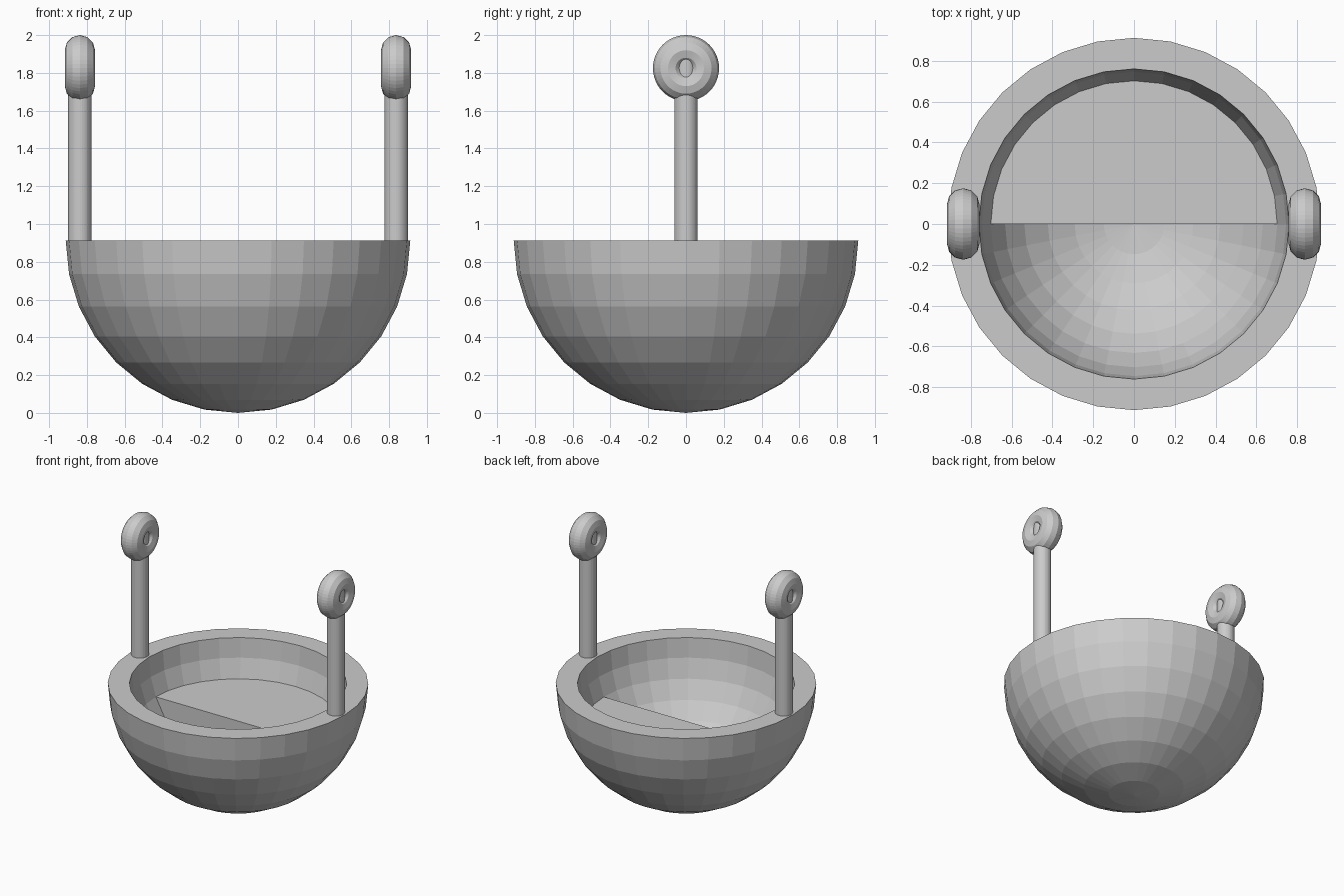
import bpy, bmesh, math
from mathutils import Matrix

if "Cube" in bpy.data.objects:
    bpy.data.objects.remove(bpy.data.objects["Cube"])

grey = bpy.data.materials.new("light grey")
grey.diffuse_color = (0.6, 0.6, 0.6, 1)
grey.use_nodes = True
grey.node_tree.nodes["Principled BSDF"].inputs["Base Color"].default_value = grey.diffuse_color

R_OUT, R_IN, RIM_Z, SEGS, RINGS = 0.912, 0.76, 0.912, 32, 8


def finish(name, bm):
    bmesh.ops.remove_doubles(bm, verts=bm.verts, dist=1e-5)
    bmesh.ops.recalc_face_normals(bm, faces=bm.faces)
    me = bpy.data.meshes.new(name)
    bm.to_mesh(me)
    bm.free()
    me.materials.append(grey)
    ob = bpy.data.objects.new(name, me)
    bpy.context.collection.objects.link(ob)
    return ob


def arc(radius, first=0):
    # quarter circle from the rim level (or a lower ring) down to the pole
    return [(radius * math.cos(i * math.pi / 2 / RINGS),
             RIM_Z - radius * math.sin(i * math.pi / 2 / RINGS))
            for i in range(first, RINGS + 1)]


def lathe(bm, profile, angle, steps):
    vs = [bm.verts.new((r, 0, z)) for r, z in profile]
    es = [bm.edges.new(p) for p in zip(vs, vs[1:])]
    bmesh.ops.spin(bm, geom=vs + es, cent=(0, 0, 0), axis=(0, 0, 1),
                   angle=angle, steps=steps)
    bmesh.ops.remove_doubles(bm, verts=bm.verts, dist=1e-5)


# thick hemispherical bowl with flat rim
bm = bmesh.new()
lathe(bm, arc(R_OUT)[::-1] + arc(R_IN), 2 * math.pi, SEGS)
finish("bowl", bm)

# half floor filling the rear of the bowl, with an upright front wall
bm = bmesh.new()
lathe(bm, [(0, arc(R_IN, 2)[0][1])] + arc(R_IN + 0.002, 2), math.pi, SEGS // 2)
bmesh.ops.holes_fill(bm, edges=[e for e in bm.edges if e.is_boundary], sides=0)
finish("half_floor", bm)

# posts with a ring on top of each side
for side, sx in (("left", -1), ("right", 1)):
    x = sx * 0.837
    bm = bmesh.new()
    bmesh.ops.create_cone(bm, cap_ends=True, segments=32, radius1=0.062,
                          radius2=0.062, depth=1.06,
                          matrix=Matrix.Translation((x, 0, 1.38)))
    finish(side + "_post", bm)

    bm = bmesh.new()
    major, minor, n = 0.095, 0.08, 12
    vs = [bm.verts.new((minor * math.sin(2 * math.pi * i / n), 0,
                        major + minor * math.cos(2 * math.pi * i / n)))
          for i in range(n)]
    es = [bm.edges.new((vs[i], vs[(i + 1) % n])) for i in range(n)]
    bmesh.ops.spin(bm, geom=vs + es, cent=(0, 0, 0), axis=(1, 0, 0),
                   angle=2 * math.pi, steps=48)
    bmesh.ops.translate(bm, verts=bm.verts, vec=(x, 0, 1.825))
    finish(side + "_ring", bm)
